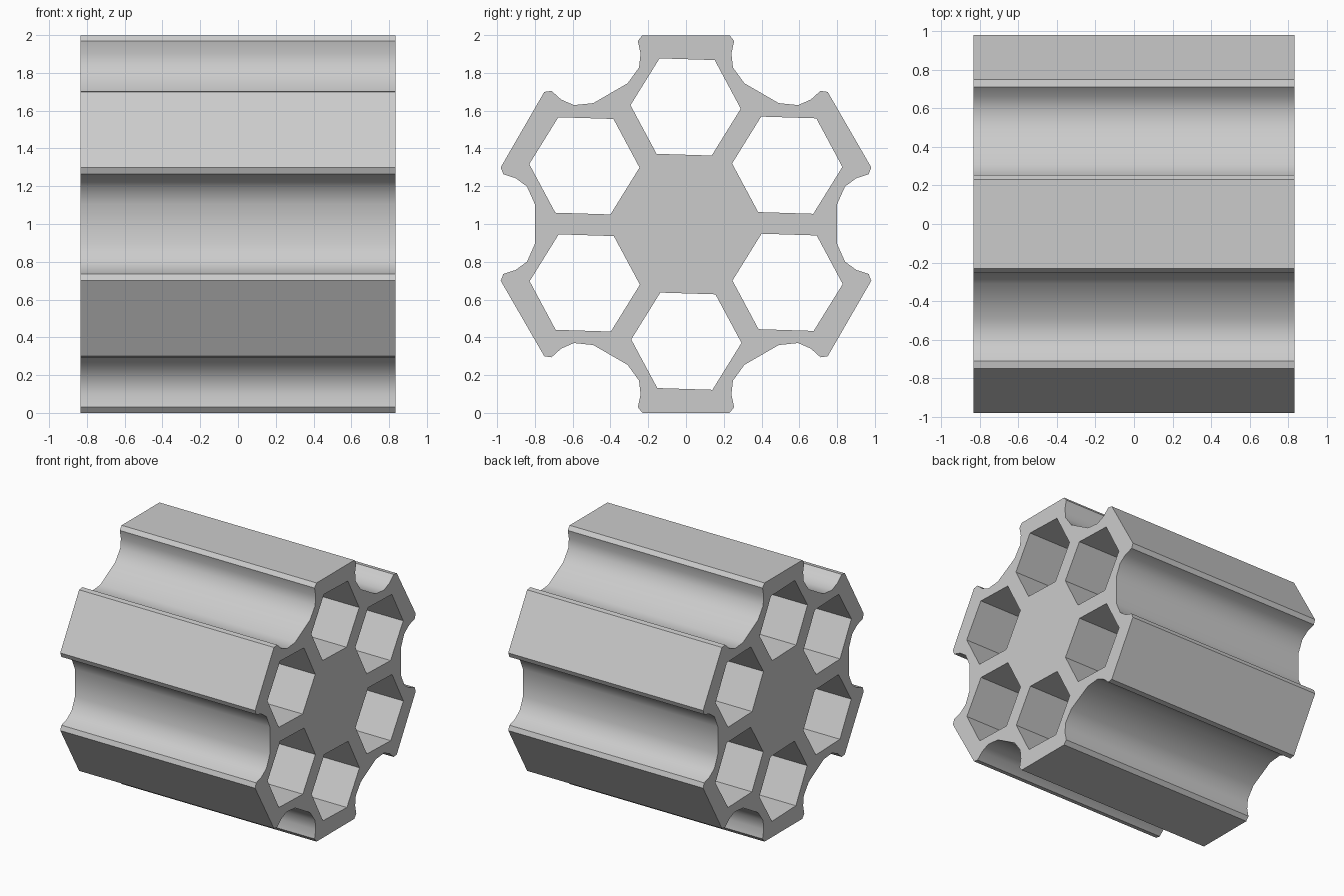
import bpy, bmesh
from math import sin, cos, pi, radians
from mathutils import Matrix

if "Cube" in bpy.data.objects:
    bpy.data.objects.remove(bpy.data.objects["Cube"])

HALF_LENGTH = 0.833

# Half of one groove, measured from the axis with the groove along local +x
half = [(0.80, 0.105), (0.842, 0.199), (0.902, 0.243), (0.967, 0.264), (0.981, 0.300)]
groove = [(x, -y) for x, y in reversed(half)] + half


def rotated(p, a):
    return (p[0] * cos(a) - p[1] * sin(a), p[0] * sin(a) + p[1] * cos(a))


curve = bpy.data.curves.new("cylinder_profile", "CURVE")
curve.dimensions = "2D"
curve.fill_mode = "BOTH"
curve.extrude = HALF_LENGTH


def add_loop(points):
    s = curve.splines.new("POLY")
    s.points.add(len(points) - 1)
    for sp, (x, y) in zip(s.points, points):
        sp.co = (x, y, 0, 1)
    s.use_cyclic_u = True


# Fluted outline: the groove repeated six times
add_loop([rotated(p, k * pi / 3) for k in range(6) for p in groove])

# Six slightly turned hexagonal chambers, all with the same orientation
for k in range(6):
    cx, cy = rotated((0.62, -0.003), radians(30 + 60 * k) + 0.008)
    add_loop([(cx + 0.292 * cos(radians(60 * i - 1.8)),
               cy + 0.292 * sin(radians(60 * i - 1.8))) for i in range(6)])

# Extrude the profile along x
temp = bpy.data.objects.new("profile_helper", curve)
bpy.context.collection.objects.link(temp)
bpy.context.view_layer.update()
mesh = bpy.data.meshes.new_from_object(temp.evaluated_get(bpy.context.evaluated_depsgraph_get()))
bpy.data.objects.remove(temp)

bm = bmesh.new()
bm.from_mesh(mesh)
bmesh.ops.remove_doubles(bm, verts=bm.verts, dist=0.0005)
axes = Matrix(((0, 0, 1, 0), (1, 0, 0, 0), (0, 1, 0, 1), (0, 0, 0, 1)))
bmesh.ops.transform(bm, matrix=axes, verts=bm.verts)
bmesh.ops.translate(bm, vec=(0, 0, -min(v.co.z for v in bm.verts)), verts=bm.verts)
bmesh.ops.recalc_face_normals(bm, faces=bm.faces)
bm.to_mesh(mesh)
bm.free()

drum = bpy.data.objects.new("fluted_drum", mesh)
bpy.context.collection.objects.link(drum)
bpy.context.view_layer.objects.active = drum
drum.select_set(True)
bpy.ops.object.shade_smooth_by_angle(angle=radians(50))
